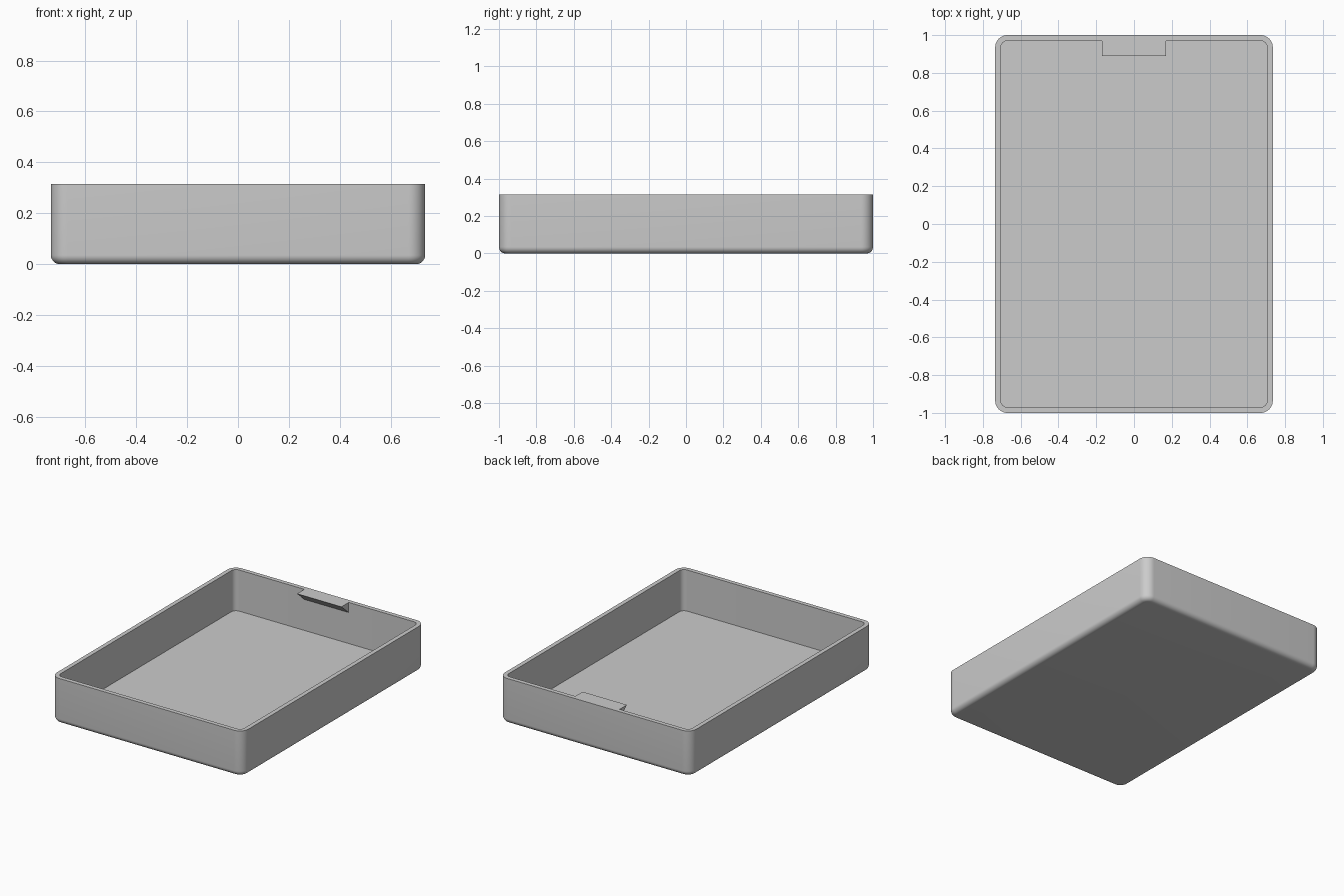
import bpy, bmesh, math

cube = bpy.data.objects.get("Cube")
if cube:
    bpy.data.objects.remove(cube, do_unlink=True)

HALF_X, HALF_Y, HEIGHT = 0.735, 1.0, 0.315
WALL, FLOOR = 0.03, 0.03
CORNER, FILLET, STEPS = 0.065, 0.035, 10

grey = bpy.data.materials.new("plain_grey")
grey.use_nodes = True
colour = (0.6, 0.6, 0.6, 1)
grey.diffuse_color = colour
grey.node_tree.nodes["Principled BSDF"].inputs["Base Color"].default_value = colour


def ring(bm, inset, z):
    """Rounded rectangle of vertices, set in from the outer wall."""
    r = CORNER - inset
    cx, cy = HALF_X - CORNER, HALF_Y - CORNER
    verts = []
    for q, (sx, sy) in enumerate([(1, 1), (-1, 1), (-1, -1), (1, -1)]):
        for i in range(STEPS + 1):
            a = math.pi / 2 * (q + i / STEPS)
            verts.append(bm.verts.new((sx * cx + r * math.cos(a),
                                       sy * cy + r * math.sin(a), z)))
    return verts


def finish(bm, name):
    bmesh.ops.recalc_face_normals(bm, faces=bm.faces)
    mesh = bpy.data.meshes.new(name)
    bm.to_mesh(mesh)
    bm.free()
    obj = bpy.data.objects.new(name, mesh)
    bpy.context.collection.objects.link(obj)
    mesh.materials.append(grey)
    return obj


# Tray: filleted underside, outer wall, rim, inner wall, floor
bm = bmesh.new()
profile = []
for i in range(9):
    a = math.pi / 2 * i / 8
    profile.append((FILLET * (1 - math.sin(a)), FILLET * (1 - math.cos(a))))
profile += [(0, HEIGHT), (WALL, HEIGHT), (WALL, FLOOR)]
rings = [ring(bm, inset, z) for inset, z in profile]
for low, high in zip(rings, rings[1:]):
    n = len(low)
    for i in range(n):
        j = (i + 1) % n
        bm.faces.new((low[i], low[j], high[j], high[i]))
bm.faces.new(rings[0])
bm.faces.new(rings[-1])
tray = finish(bm, "tray")
bpy.ops.object.select_all(action="DESELECT")
tray.select_set(True)
bpy.context.view_layer.objects.active = tray
bpy.ops.object.shade_smooth_by_angle(angle=math.radians(35))

# Catch: wedge flush with the rim on the inside of the back wall
bm = bmesh.new()
back = HALF_Y - WALL
section = [(back, HEIGHT), (back - 0.08, HEIGHT), (back, HEIGHT - 0.07)]
ends = [[bm.verts.new((x, y, z)) for y, z in section] for x in (-0.17, 0.17)]
for end in ends:
    bm.faces.new(end)
for i in range(3):
    j = (i + 1) % 3
    bm.faces.new((ends[0][i], ends[0][j], ends[1][j], ends[1][i]))
finish(bm, "back_catch")
